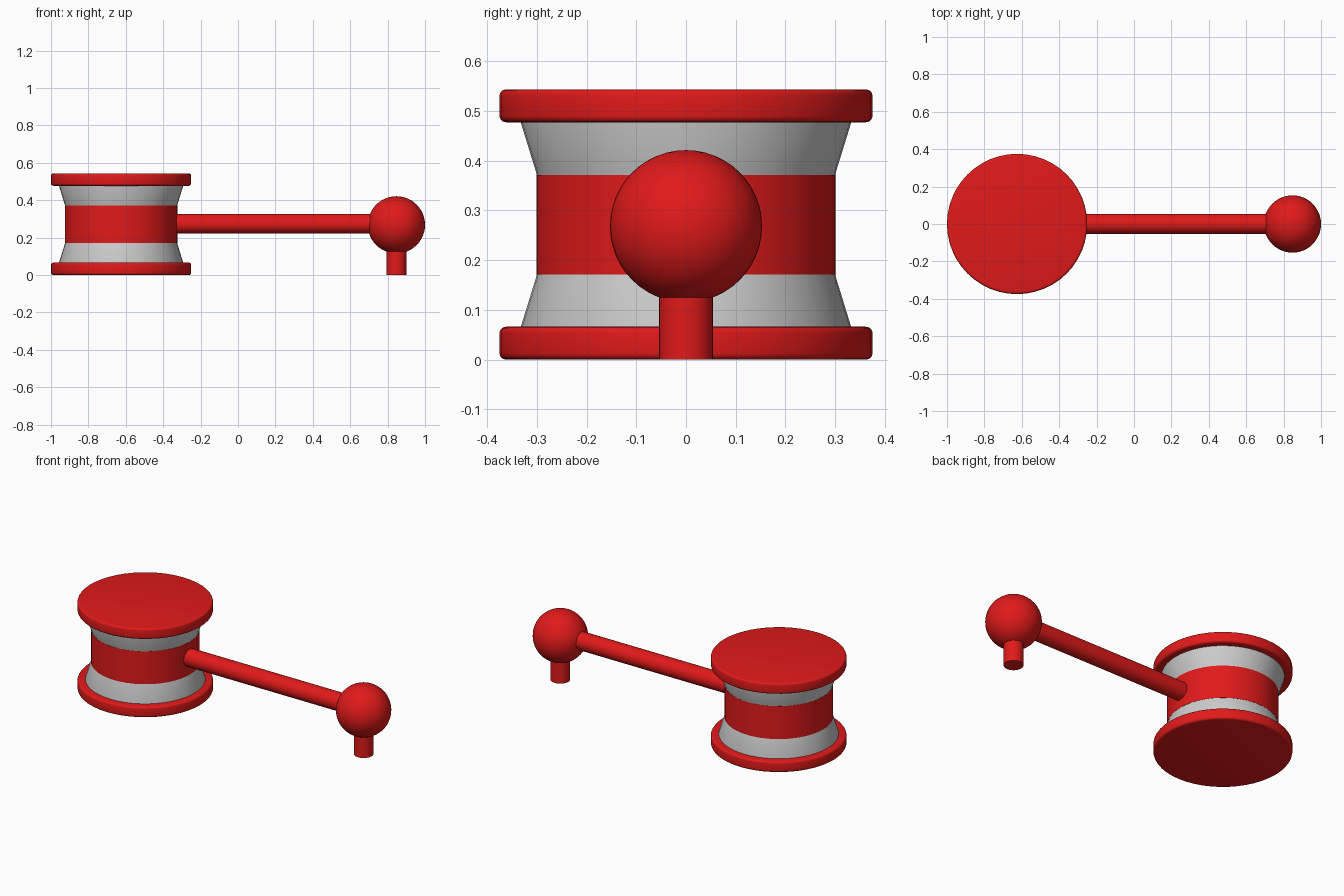
import bpy, math
from mathutils import Matrix

if "Cube" in bpy.data.objects:
    bpy.data.objects.remove(bpy.data.objects["Cube"])

red = bpy.data.materials.new("red")
red.diffuse_color = (0.75, 0.01, 0.01, 1)
red.use_nodes = True
red.node_tree.nodes["Principled BSDF"].inputs["Base Color"].default_value = red.diffuse_color
DRUM_X, BALL_X, MID = -0.625, 0.847, 0.271


def finish(obj, name, mat=None):
    obj.name = name
    if mat:
        obj.data.materials.append(mat)
    bpy.ops.object.select_all(action='DESELECT')
    obj.select_set(True)
    bpy.context.view_layer.objects.active = obj
    bpy.ops.object.shade_smooth_by_angle(angle=math.radians(35))
    return obj


def lathe(name, profile, mat=None, n=48):
    """Spin (radius, z) points, listed bottom to top, around the drum axis."""
    verts, faces = [], []
    for r, z in profile:
        for i in range(n):
            a = 2 * math.pi * i / n
            verts.append((r * math.cos(a), r * math.sin(a), z))
    for k in range(len(profile) - 1):
        for i in range(n):
            j = (i + 1) % n
            faces.append((k * n + i, k * n + j, (k + 1) * n + j, (k + 1) * n + i))
    faces.append(tuple(reversed(range(n))))
    last = (len(profile) - 1) * n
    faces.append(tuple(range(last, last + n)))
    me = bpy.data.meshes.new(name)
    me.from_pydata(verts, [], faces)
    obj = bpy.data.objects.new(name, me)
    bpy.context.collection.objects.link(obj)
    obj.location = (DRUM_X, 0, 0)
    return finish(obj, name, mat)


def rim(name, z0, z1):
    """Flat disc with rounded edges."""
    R, b = 0.375, 0.013
    arc = [(R - b + b * math.sin(t), b - b * math.cos(t))
           for t in (math.pi / 2 * i / 4 for i in range(5))]
    profile = [(r, z0 + h) for r, h in arc] + [(r, z1 - h) for r, h in reversed(arc)]
    return lathe(name, profile, red)


def rod(name, radius, length, centre, rotation=(0, 0, 0)):
    bpy.ops.mesh.primitive_cylinder_add(vertices=32, radius=radius, depth=length,
                                        location=centre, rotation=rotation)
    return finish(bpy.context.object, name, red)


# Drum: two rims, two grey flares and the red band
rim("bottom_rim", 0.0, 0.066)
rim("top_rim", 0.477, 0.543)
flare = [(0.332, 0.060), (0.332, 0.066), (0.302, 0.163), (0.300, 0.171)]
lathe("bottom_flare", flare)
lathe("top_flare", [(r, 2 * MID - z) for r, z in reversed(flare)])
lathe("drum_band", [(0.301, 0.171), (0.301, 0.371)], red)

# Arm running from the drum to the ball
x0, x1 = -0.36, 0.72
rod("arm", 0.053, x1 - x0, ((x0 + x1) / 2, 0, 0.274), (0, math.pi / 2, 0))

# Ball and its supporting peg
bpy.ops.mesh.primitive_uv_sphere_add(segments=48, ring_count=24, radius=0.153,
                                     location=(BALL_X, 0, 0.268))
finish(bpy.context.object, "ball", red)
rod("peg", 0.054, 0.15, (BALL_X, 0, 0.075))
